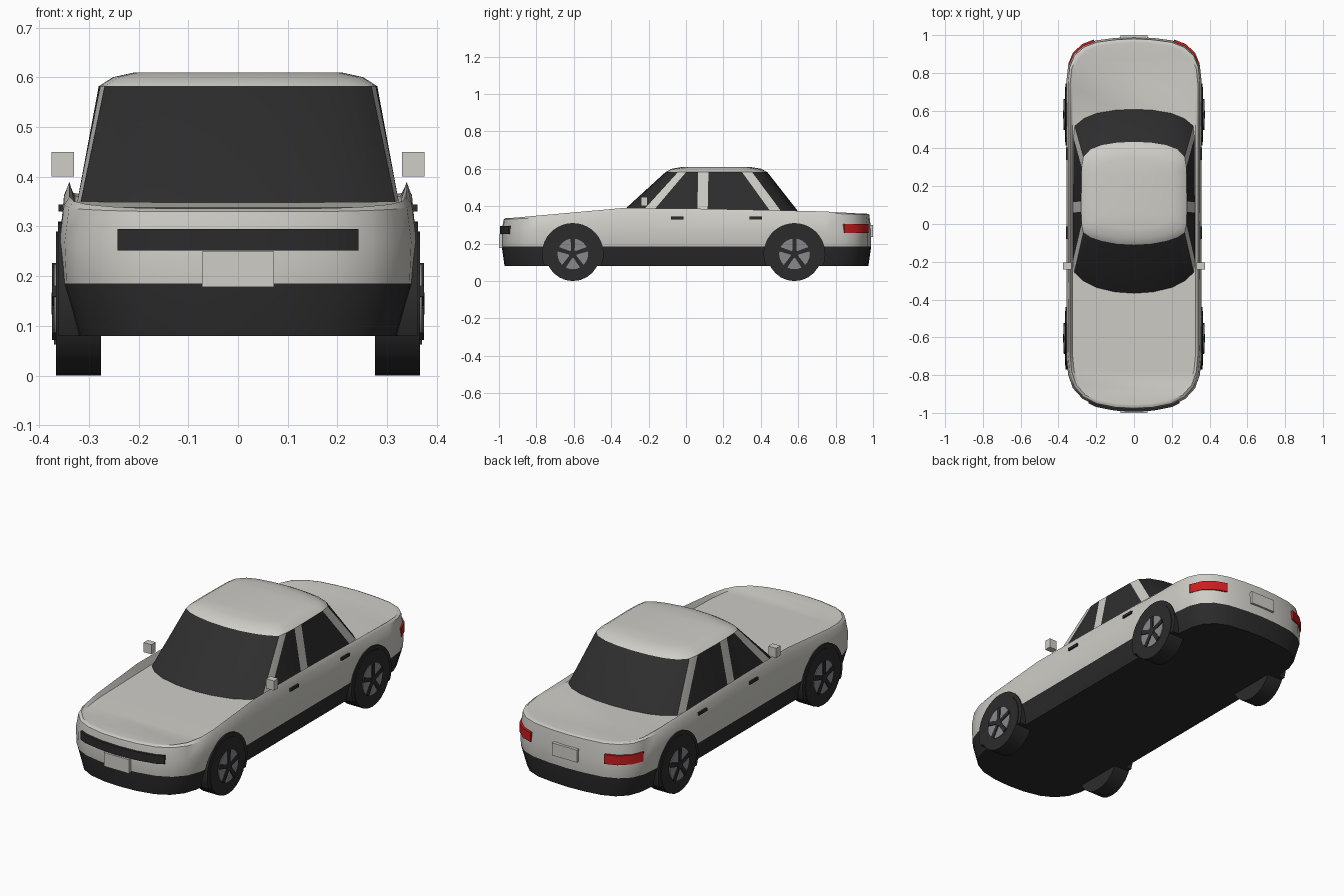
import bpy, bmesh, math

cube = bpy.data.objects.get("Cube")
if cube:
    bpy.data.objects.remove(cube)


def material(name, r, g, b):
    m = bpy.data.materials.new(name)
    m.use_nodes = True
    m.diffuse_color = (r, g, b, 1)
    node = next(n for n in m.node_tree.nodes if n.type == 'BSDF_PRINCIPLED')
    node.inputs["Base Color"].default_value = (r, g, b, 1)
    node.inputs["Roughness"].default_value = 0.6
    return m


PAINT = material("warm white paint", .62, .61, .57)
BLACK = material("black trim", .024, .024, .024)
GLASS = material("dark glass", .027, .027, .027)
RED = material("red lamp", .6, .012, .014)
SILVER = material("grey alloy", .25, .25, .27)


def finish(name, bm, mats, angle=35):
    bmesh.ops.recalc_face_normals(bm, faces=bm.faces[:])
    me = bpy.data.meshes.new(name)
    bm.to_mesh(me)
    bm.free()
    for m in mats:
        me.materials.append(m)
    me.shade_smooth()
    me.set_sharp_from_angle(angle=math.radians(angle))
    ob = bpy.data.objects.new(name, me)
    bpy.context.scene.collection.objects.link(ob)
    return ob


def box(name, x, y, z, mat):
    bm = bmesh.new()
    bmesh.ops.create_cube(bm, size=1)
    for v in bm.verts:
        for i, (lo, hi) in enumerate((x, y, z)):
            v.co[i] = lo if v.co[i] < 0 else hi
    return finish(name, bm, [mat])


def extrude_x(name, profile, x0, x1, mat):
    """Solid from a (y, z) profile, running along x."""
    bm = bmesh.new()
    a, b = ([bm.verts.new((x, y, z)) for y, z in profile] for x in (x0, x1))
    bm.faces.new(a)
    bm.faces.new(b)
    for i in range(len(a)):
        j = (i + 1) % len(a)
        bm.faces.new((a[i], a[j], b[j], b[i]))
    return finish(name, bm, [mat])


def arc(cy, cz, r, start, end, n):
    return [(cy + r * math.cos(math.radians(start + (end - start) * i / n)),
             cz + r * math.sin(math.radians(start + (end - start) * i / n)))
            for i in range(n + 1)]


def lerp_table(table, t):
    for (a, va), (b, vb) in zip(table, table[1:]):
        if t <= b:
            return va + (vb - va) * max(0, (t - a) / (b - a))
    return table[-1][1]


def mirror_loop(half):
    return half + [(-x, y) for x, y in half[-2:0:-1]]


def bridge(bm, a, b, mat_of):
    for i in range(len(a)):
        j = (i + 1) % len(a)
        bm.faces.new((a[i], a[j], b[j], b[i])).material_index = mat_of(i)


def cap(bm, loop, mat):
    """Close a mirrored loop with strips running across the car."""
    n = len(loop)
    for i in range(n // 2):
        quad = [loop[i], loop[i + 1], loop[n - i - 1], loop[-i % n]]
        bm.faces.new(list(dict.fromkeys(quad))).material_index = mat


# Body: plan outline lofted through height levels
outline = [(0, -.985), (.1, -.98), (.2, -.96), (.27, -.925), (.32, -.87),
           (.345, -.8), (.355, -.7), (.355, -.35), (.355, 0), (.355, .4),
           (.355, .75), (.345, .84), (.32, .9), (.27, .945), (.2, .972),
           (.1, .985), (0, .99)]
rim = [(-.97, .33), (-.35, .36), (.7, .365), (.97, .355)]
crest = [(-.97, .336), (-.35, .39), (0, .388), (.7, .375), (.97, .36)]
deck = [(-.97, .336), (-.35, .348), (.6, .365), (.97, .36)]
levels = [(.08, .915, .985), (.185, 1, 1), (.27, 1.01, 1), (rim, .985, .99),
          (crest, .955, .978), (deck, .92, .97)]
bm = bmesh.new()
loops = []
for z, sx, sy in levels:
    loops.append([bm.verts.new((x * sx, y * sy,
                  z if isinstance(z, float) else lerp_table(z, y)))
                  for x, y in mirror_loop(outline)])
for k in range(len(loops) - 1):
    bridge(bm, loops[k], loops[k + 1], lambda i: 1 if k == 0 else 0)
cap(bm, loops[0], 1)
cap(bm, loops[-1], 0)
finish("body", bm, [PAINT, BLACK])

# Cabin: glass and pillars alternate around the loop, roof on top
base = [(0, -.375), (.1, -.368), (.2, -.345), (.27, -.31), (.318, -.265),
        (.325, -.205), (.325, .06), (.325, .115), (.325, .475), (.318, .535),
        (.27, .575), (.2, .603), (.1, .62), (0, .625)]
top = [(0, -.11), (.09, -.105), (.17, -.09), (.23, -.07), (.268, -.045),
       (.277, 0), (.28, .065), (.28, .12), (.277, .3), (.268, .355),
       (.23, .395), (.17, .418), (.09, .431), (0, .435)]
roof = [(x * .74, .16 + (y - .16) * .67) for x, y in top]
shoulder = [(x * .9, .16 + (y - .16) * .88) for x, y in top]
pillars = (4, 6, 8)
bm = bmesh.new()
rings = [[bm.verts.new((x, y, z)) for x, y in mirror_loop(half)]
         for half, z in ((base, .34), (top, .582), (shoulder, .6), (roof, .61))]
count = len(rings[0])
bridge(bm, rings[0], rings[1],
       lambda i: 0 if min(i, count - 1 - i) in pillars else 1)
bridge(bm, rings[1], rings[2], lambda i: 0)
bridge(bm, rings[2], rings[3], lambda i: 0)
cap(bm, rings[-1], 0)
finish("cabin", bm, [PAINT, GLASS], 30)


def wrap_strip(name, pts, z0, z1, mat):
    """Thin plate that follows the body outline."""
    bm = bmesh.new()
    prev = None
    for x, y in pts:
        ring = [bm.verts.new((x * s, y * s, z))
                for s, z in ((.98, z0), (1.009, z0), (1.009, z1), (.98, z1))]
        if prev:
            bridge(bm, prev, ring, lambda i: 0)
        else:
            bm.faces.new(ring)
        prev = ring
    bm.faces.new(prev)
    return finish(name, bm, [mat])


# Grille, number plates
nose = [(x, y) for x, y in outline if y < -.8]
xs = [-.24 + .04 * i for i in range(13)]
wrap_strip("grille", [(x, lerp_table(nose, abs(x))) for x in xs], .252, .295, BLACK)
box("front_plate", (-.072, .072), (-1, -.96), (.178, .25), PAINT)
box("rear_plate", (-.072, .072), (.96, 1), (.235, .3), PAINT)

# Parts repeated on both sides
tail = [(.345, .84), (.32, .9), (.27, .945), (.21, .968)]
for side, s in (("left", 1), ("right", -1)):
    wrap_strip(side + "_tail_lamp", [(s * x, y) for x, y in tail], .257, .305, RED)
    box(side + "_mirror", sorted((s * .33, s * .375)), (-.24, -.205), (.4, .45), PAINT)
    for end, y in (("front", -.08), ("rear", .34)):
        box(f"{side}_{end}_handle", sorted((s * .34, s * .361)),
            (y, y + .066), (.33, .344), BLACK)
    for end, y in (("front", -.605), ("rear", .58)):
        tag = f"{side}_{end}"
        extrude_x(tag + "_arch", arc(y, .145, .165, -23, 203, 24),
                  s * .3, s * .362, BLACK)
        extrude_x(tag + "_tyre", arc(y, .145, .145, 0, 345, 23),
                  s * .275, s * .366, BLACK)
        extrude_x(tag + "_rim", arc(y, .145, .082, 0, 345, 23),
                  s * .35, s * .37, SILVER)
        extrude_x(tag + "_hub", arc(y, .145, .022, 0, 330, 11),
                  s * .36, s * .375, BLACK)
        for k in range(5):
            a = math.radians(90 + 72 * k)
            c, d = math.cos(a), math.sin(a)
            blade = [(y + c * r - d * w, .145 + d * r + c * w)
                     for r, w in ((0, .009), (.082, .012), (.082, -.012), (0, -.009))]
            extrude_x(f"{tag}_spoke_{k + 1}", blade, s * .36, s * .374, BLACK)
